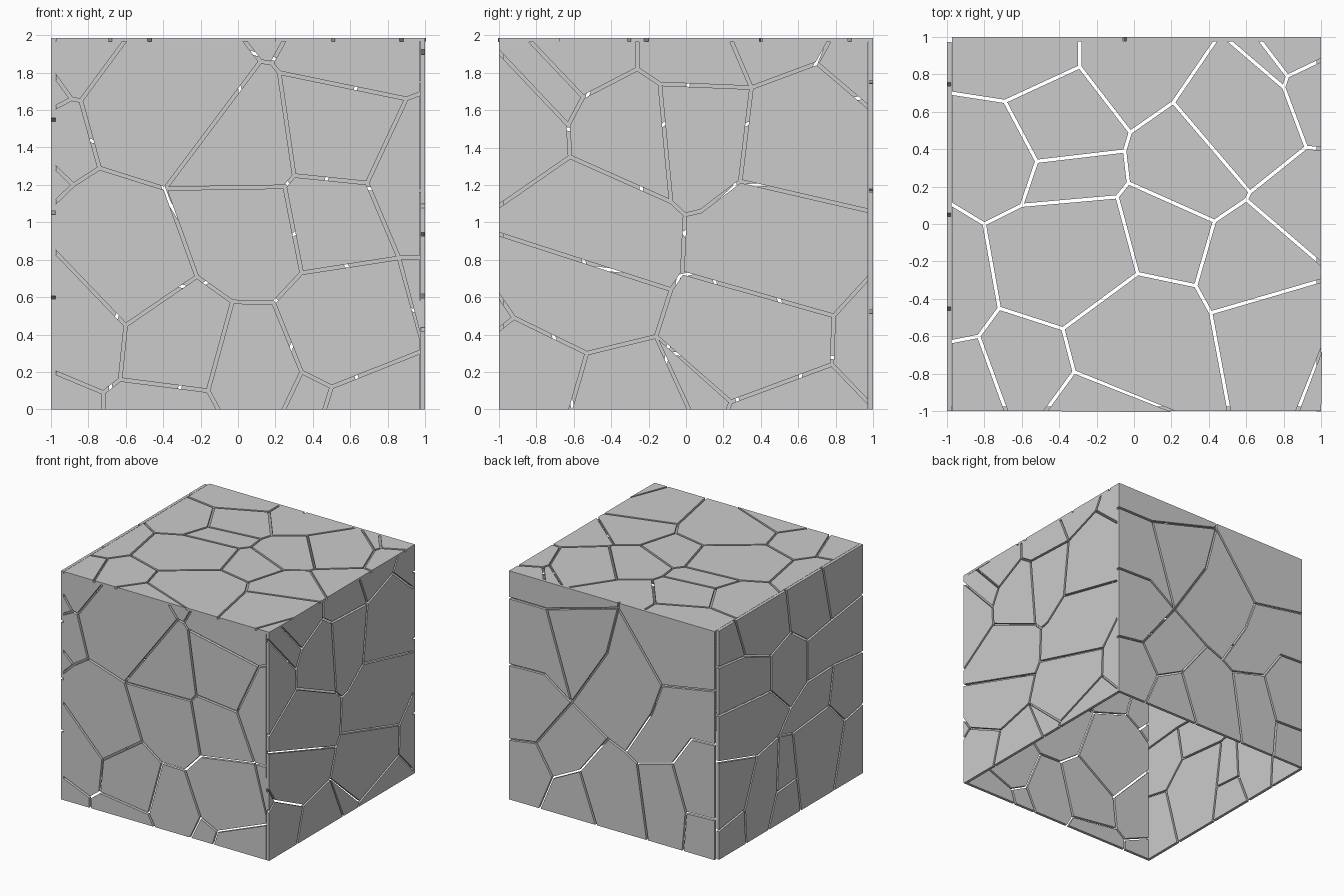
import bpy, bmesh, math
from mathutils import Vector

if "Cube" in bpy.data.objects:
    bpy.data.objects.remove(bpy.data.objects["Cube"])

GAP = 0.009          # half the crack width
THICK = 0.025        # wall plate thickness
TOP = 1.985


def snap_to_rim(p, rect):
    """Move a rim point onto the closest side of the wall rectangle."""
    x0, x1, y0, y1 = rect
    side = min((abs(p[0] - x0), 0, x0), (abs(p[0] - x1), 0, x1),
               (abs(p[1] - y0), 1, y0), (abs(p[1] - y1), 1, y1))
    q = list(p)
    q[side[1]] = side[2]
    return Vector(q)


def trace_cells(pts, links):
    """Closed counter-clockwise cells of the flat crack network."""
    def heading(a, b):
        d = pts[b] - pts[a]
        return math.atan2(d.y, d.x)
    fan = {a: sorted(n, key=lambda b: heading(a, b)) for a, n in links.items()}
    todo = {(a, b) for a in fan for b in fan[a]}
    cells = []
    while todo:
        start = edge = min(todo)
        loop = []
        while True:
            todo.discard(edge)
            a, b = edge
            loop.append(pts[a])
            edge = (b, fan[b][fan[b].index(a) - 1])
            if edge == start:
                break
        area = sum(p.x * q.y - p.y * q.x for p, q in zip(loop, loop[1:] + loop[:1]))
        if area > 0:
            cells.append(loop)
    return cells


def shrink(loop):
    """Inset a cell so that a crack opens around it."""
    out = []
    for i, p in enumerate(loop):
        d1 = (p - loop[i - 1]).normalized()
        d2 = (loop[(i + 1) % len(loop)] - p).normalized()
        n1, n2 = Vector((-d1.y, d1.x)), Vector((-d2.y, d2.x))
        out.append(p + (n1 + n2) * GAP / max(1 + n1.dot(n2), 0.2))
    return out


def cracked_wall(name, place, rect, joints, rim, cracks, thick=THICK):
    """Capital letters are inner joints, small letters are rim points."""
    rect = (rect[0] - GAP, rect[1] + GAP, rect[2] - GAP, rect[3] + GAP)
    pts = {chr(65 + i): Vector(p) for i, p in enumerate(joints)}
    pts.update({chr(97 + i): snap_to_rim(p, rect) for i, p in enumerate(rim)})
    x0, x1, y0, y1 = rect
    for i, c in enumerate([(x0, y0), (x1, y0), (x1, y1), (x0, y1)]):
        pts[str(i)] = Vector(c)
    mid = Vector(((x0 + x1) / 2, (y0 + y1) / 2))
    border = sorted((k for k in pts if not k.isupper()),
                    key=lambda k: math.atan2(pts[k].y - mid.y, pts[k].x - mid.x))
    links = {k: set() for k in pts}
    for path in cracks.split() + ["".join(border) + border[0]]:
        for a, b in zip(path, path[1:]):
            links[a].add(b)
            links[b].add(a)
    bm = bmesh.new()
    for cell in trace_cells(pts, links):
        cell = shrink(cell)
        outer = [bm.verts.new(place(p.x, p.y, 0)) for p in cell]
        inner = [bm.verts.new(place(p.x, p.y, thick)) for p in cell]
        bm.faces.new(outer)
        bm.faces.new(inner[::-1])
        for i in range(len(cell)):
            bm.faces.new((outer[i - 1], inner[i - 1], inner[i], outer[i]))
    bmesh.ops.recalc_face_normals(bm, faces=bm.faces)
    mesh = bpy.data.meshes.new(name)
    bm.to_mesh(mesh)
    bm.free()
    bpy.context.collection.objects.link(bpy.data.objects.new(name, mesh))


# Front wall (x, z)
cracked_wall(
    "front_panels", lambda u, v, d: (u, -1 + d, v), (-.975, .97, 0, 1.967),
    [(-.84, 1.65), (-.89, 1.66), (-.74, 1.29), (-.88, 1.2), (-.39, 1.18), (.12, 1.86),
     (.18, 1.85), (.22, 1.8), (.25, 1.19), (.3, 1.25), (.69, 1.21), (.9, 1.66),
     (.34, .73), (.19, .57), (-.03, .575), (-.22, .71), (-.6, .45), (-.63, .16),
     (-.16, .1), (.34, .2), (.5, .12), (.86, .81), (-.72, .09)],
    [(-1, 1.79), (-1, 1.61), (-.6, 2), (-1, 1.3), (-1, 1.1), (.03, 2), (.25, 2),
     (1, 1.69), (1, .81), (1, .38), (1, .31), (.46, 0), (.24, 0), (-.1, 0),
     (-.72, 0), (-1, .2), (-1, .85)],
    "aBb BAc AC dDe DC CEF fFGg GHJI EI JKL Lh HL IMVK iVj MNOPE PQ qQR RS nSO RWo Wp NTm TUk Ul")

# Right wall (y, z)
cracked_wall(
    "right_panels", lambda u, v, d: (1 - d, u, v), (-1, .973, 0, 1.967),
    [(-.26, 1.82), (-.55, 1.67), (-.63, 1.52), (-.62, 1.35), (-.08, 1.11), (-.14, 1.74),
     (.35, 1.72), (.7, 1.85), (.29, 1.22), (.08, 1.06), (-.005, 1.04), (-.02, .73),
     (.79, .5), (.78, .24), (.24, .04), (-.08, .64), (-.16, .39), (-.53, .3), (-.92, .49)],
    [(-.26, 2), (-.84, 2), (-1, 1.92), (-1, 1.08), (.24, 2), (.77, 2), (1, 1.61),
     (1, 1.06), (1, .71), (1, .03), (-1, .94), (-1, .62), (-1, .42), (-.62, 0),
     (.02, 0), (.22, 0)],
    "aAB bBC cCD dDE AFE FG eGH fHg GIh IJK EK KLM iMN jNO LPk PQ QRS lSm Rn QO Qo Op"
    .replace("QRS lSm", "QRSl Sm"))

# Top wall (x, y)
cracked_wall(
    "top_panels", lambda u, v, d: (u, v, TOP - d), (-.973, 1, -1, .977),
    [(-.8, 0), (-.6, .1), (-.52, .335), (-.69, .655), (-.05, .39), (-.02, .49),
     (-.29, .84), (.21, .65), (.62, .17), (.6, .13), (.92, .41), (.8, .73), (.82, .79),
     (.43, .015), (-.03, .22), (-.09, .145), (.02, -.265), (.33, -.33), (.41, -.475),
     (-.38, -.56), (-.72, -.45), (-.83, -.6), (-.32, -.79)],
    [(-1, .11), (-1, .7), (-.29, 1), (.44, 1), (1, .4), (1, .88), (.67, 1), (.5, 1),
     (1, -.22), (1, -.3), (.51, -1), (-1, -.63), (-.68, -1), (-.48, -1), (.22, -1),
     (.87, -1), (1, -.66)],
    "aABCDb CEFGc DG FHd HIJ IKe KLMf Mg Lh Ji JNOE OPB PQRN RSj Sk QTUA UVl Vm TWn Wo pq",
    thick=.02)

# Back wall (x, z)
cracked_wall(
    "back_panels", lambda u, v, d: (u, 1 - d, v), (-.973, 1, 0, TOP),
    [(.64, 1.75), (-.05, 1.94), (.06, 1.52), (.4, 1), (.66, 1.18), (-.47, 1.38),
     (-.37, 1.11), (.05, .78), (-.12, .71), (-.23, .64), (-.57, .73), (-.75, .99),
     (.74, .56), (.58, .3), (.32, .43), (-.7, .34)],
    [(1, 1.75), (-.05, 2), (1, 1.17), (1, .52), (.71, 0), (.16, 0), (-1, 1.47),
     (-1, 1), (-1, .35), (-.67, 0), (-.33, 0)],
    "aABb BCD BFG AD cED DMd MNe NOf OHD HIJ GI Fg JKLh KPi Pj Jk")

# Left wall (y, z)
cracked_wall(
    "left_panels", lambda u, v, d: (-1 + d, u, v), (-1, .973, 0, TOP),
    [(.26, 1.5), (-.01, 1.6), (-.24, 1.44), (-.24, 1.08), (-.01, .94), (.26, 1.19),
     (.61, 1.63), (-.6, 1.09), (-.57, 1.49), (-.54, .76), (-.75, .55), (.15, .76),
     (-.04, .71), (-.1, .3), (.18, .28), (.45, .7), (.62, .3)],
    [(1, 1.67), (.75, 2), (-.45, 2), (-1, 1.55), (-1, 1.05), (-1, .6), (-.6, 0),
     (-.15, 0), (.3, 0), (1, .85), (1, .25), (.6, 0), (.05, 2), (1, 1.25)],
    "ABCDEFA aGb GA Bm CIc Id DHe HJM JKf Kg MNh NO LOi LM EL Fn LPj PQk Ql")
